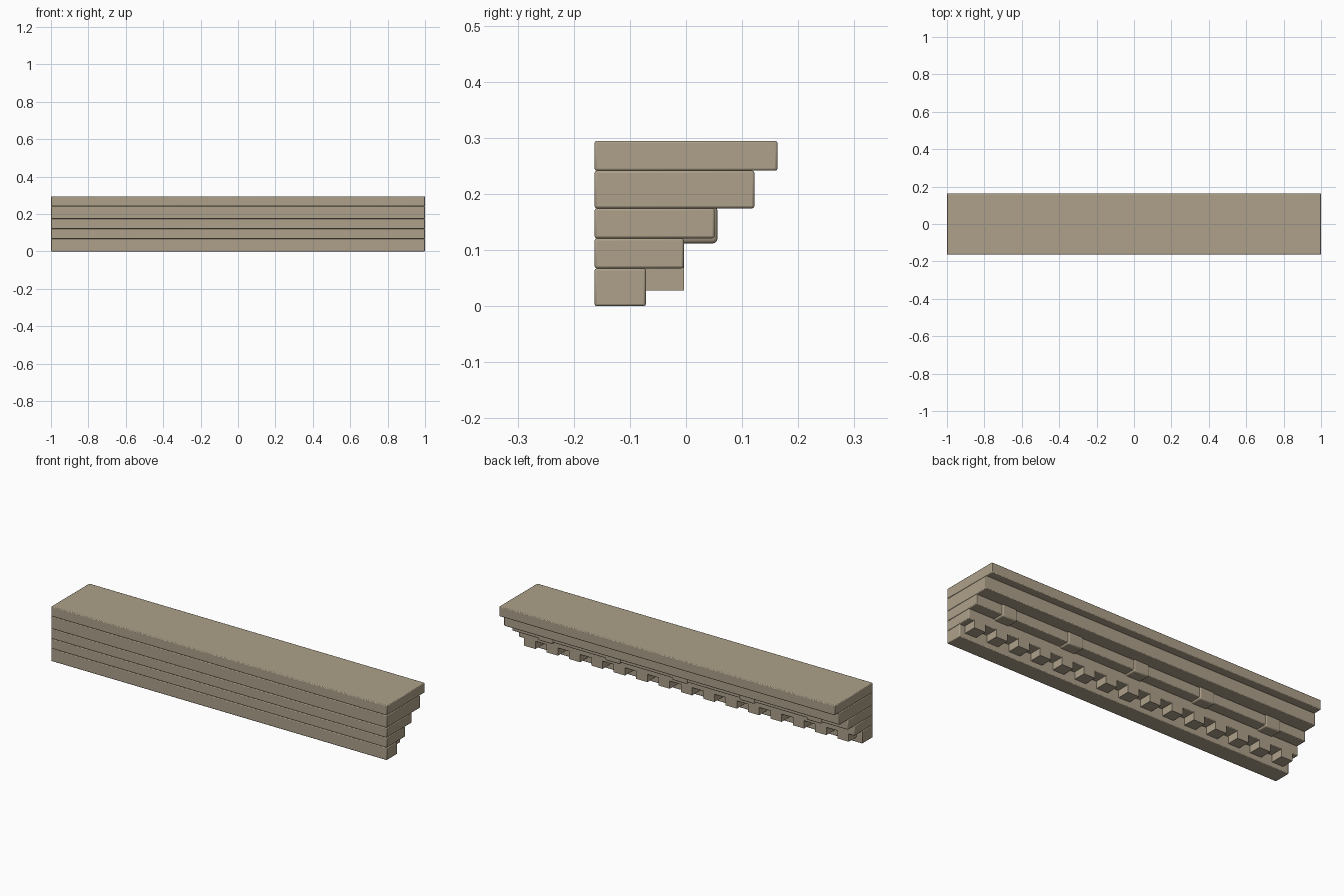
import bpy

if "Cube" in bpy.data.objects:
    bpy.data.objects.remove(bpy.data.objects["Cube"])

# One flat stone colour for the whole cornice
stone = bpy.data.materials.new("warm_stone")
stone.diffuse_color = (0.42, 0.355, 0.255, 1)
stone.use_nodes = True
stone.node_tree.nodes["Principled BSDF"].inputs["Base Color"].default_value = stone.diffuse_color

BACK = -0.163


def block(name, x, y, z, bevel=0.0, segments=2):
    """Box given by (min, max) ranges, with optional rounded edges."""
    bpy.ops.mesh.primitive_cube_add(size=1, location=[sum(r) / 2 for r in (x, y, z)])
    ob = bpy.context.object
    ob.name = name
    ob.scale = [r[1] - r[0] for r in (x, y, z)]
    bpy.ops.object.transform_apply(location=False, rotation=False, scale=True)
    ob.data.materials.append(stone)
    if bevel:
        mod = ob.modifiers.new("rounded_edges", 'BEVEL')
        mod.width = bevel
        mod.segments = segments
        bpy.ops.object.shade_smooth_by_angle(angle=0.6)
    return ob


# Stepped courses, each projecting further than the one below
courses = [
    ("base_course", -0.0715, 0.0, 0.0675),
    ("dentil_course", -0.004, 0.0675, 0.121),
    ("bracket_course", 0.051, 0.121, 0.1745),
    ("corona_course", 0.122, 0.1745, 0.2415),
    ("crown_course", 0.163, 0.2415, 0.2945),
]
for name, front, z0, z1 in courses:
    block(name, (-1, 1), (BACK, front), (z0, z1), 0.004)

# Row of square dentils under the second course
pitch = 2 / 15
for i in range(15):
    cx = -1 + (i + 0.5) * pitch
    block(f"dentil_{i + 1}", (cx - pitch / 4, cx + pitch / 4),
          (-0.08, -0.004), (0.028, 0.072))

# Five rounded bracket blocks under the corona
for i in range(5):
    cx = -0.8 + 0.4 * i
    block(f"bracket_{i + 1}", (cx - 0.045, cx + 0.045),
          (-0.02, 0.056), (0.112, 0.178), 0.008, 3)
